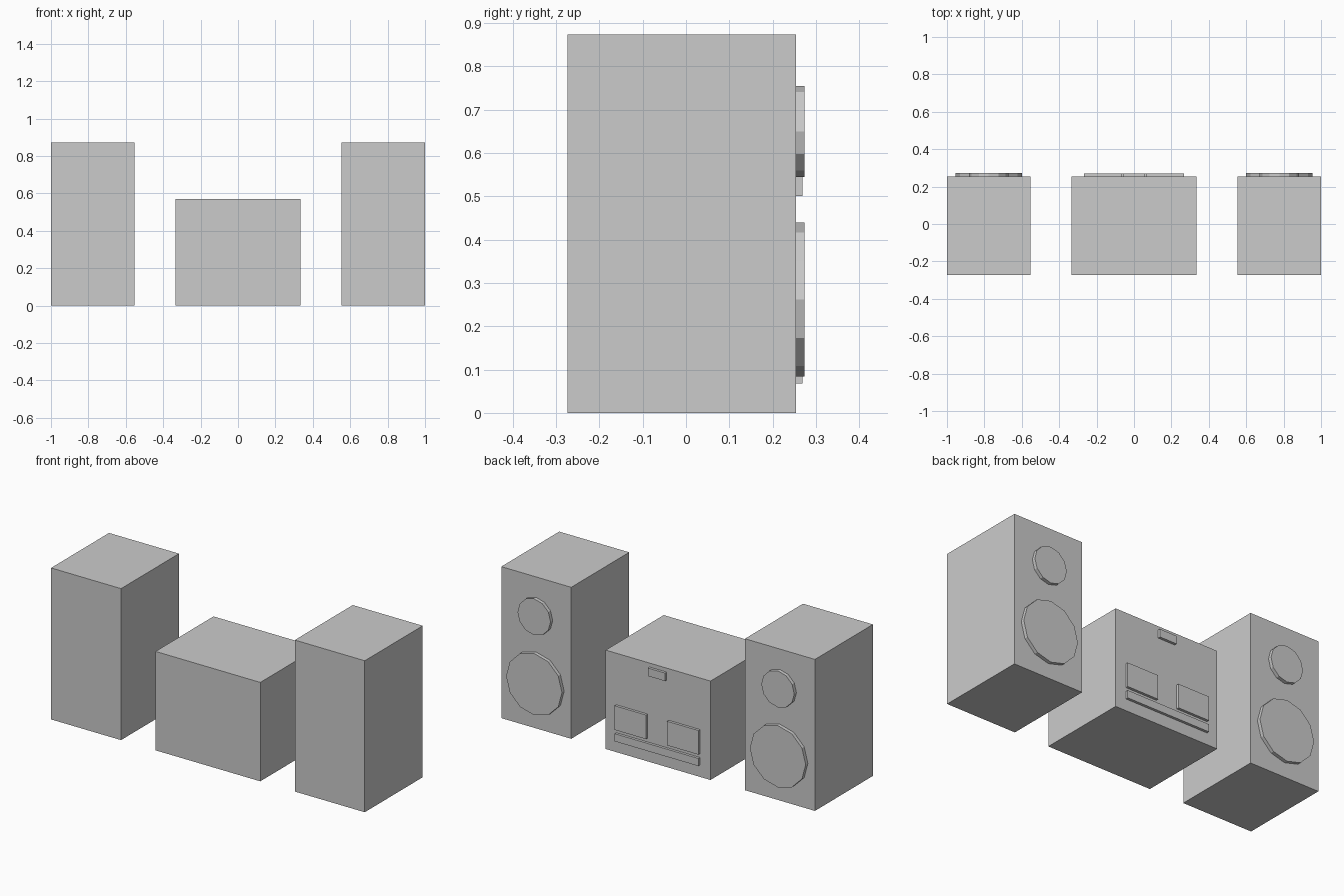
import bpy
from math import pi

if "Cube" in bpy.data.objects:
    bpy.data.objects.remove(bpy.data.objects["Cube"])

BACK, FACE = -0.274, 0.254   # cabinet depth range, drivers sit on the +y face


def box(name, x0, x1, y0, y1, z0, z1):
    bpy.ops.mesh.primitive_cube_add(
        size=1, location=((x0 + x1) / 2, (y0 + y1) / 2, (z0 + z1) / 2))
    ob = bpy.context.object
    ob.name = name
    ob.scale = (x1 - x0, y1 - y0, z1 - z0)
    bpy.ops.object.transform_apply(location=False, rotation=False, scale=True)
    return ob


def driver(name, x, z, radius, depth=0.02):
    # 12-sided disc facing +y, points at top and bottom
    bpy.ops.mesh.primitive_cylinder_add(
        vertices=12, radius=radius, depth=depth,
        location=(x, FACE + depth / 2, z), rotation=(pi / 2, 0, 0))
    bpy.context.object.name = name


# Pair of speakers
for label, s in (("left", -1), ("right", 1)):
    cx = s * 0.777
    box(f"{label}_speaker_cabinet", cx - 0.223, cx + 0.223, BACK, FACE, 0, 0.873)
    driver(f"{label}_woofer", cx, 0.262, 0.178)
    driver(f"{label}_tweeter", cx, 0.65, 0.105)

# Central unit
box("stereo_body", -0.334, 0.334, BACK, FACE, 0, 0.57)

# Raised details on the central unit
TRIM = FACE + 0.015
for label, s in (("left", -1), ("right", 1)):
    x0, x1 = sorted((s * 0.067, s * 0.267))
    box(f"{label}_cassette_door", x0, x1, FACE, TRIM, 0.134, 0.273)
box("control_strip", -0.267, 0.267, FACE, TRIM, 0.068, 0.112)
box("top_display", -0.055, 0.055, FACE, TRIM, 0.501, 0.547)
